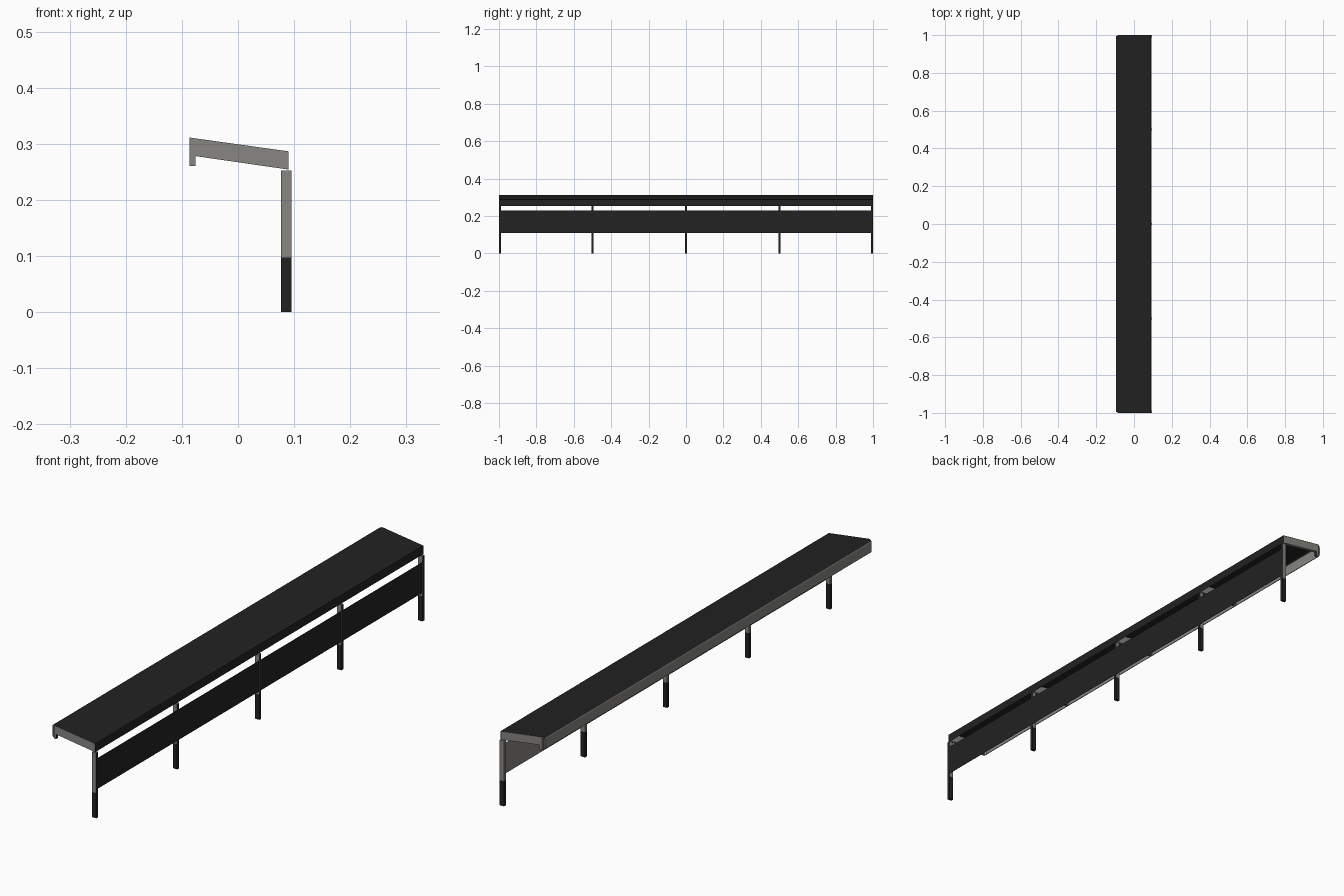
import bpy, bmesh
from mathutils import Vector

if "Cube" in bpy.data.objects:
    bpy.data.objects.remove(bpy.data.objects["Cube"])


def material(name, rgb):
    m = bpy.data.materials.new(name)
    m.diffuse_color = (*rgb, 1)
    m.use_nodes = True
    m.node_tree.nodes["Principled BSDF"].inputs["Base Color"].default_value = m.diffuse_color
    return m


BLACK = material("matte black", (0.016, 0.016, 0.016))
GREY = material("warm grey", (0.242, 0.238, 0.223))


def make(name, bm, rule):
    """Finish a bmesh; rule(face) gives 0 for black, 1 for grey."""
    bm.normal_update()
    for f in bm.faces:
        f.material_index = rule(f)
    mesh = bpy.data.meshes.new(name)
    bm.to_mesh(mesh)
    bm.free()
    mesh.materials.append(BLACK)
    mesh.materials.append(GREY)
    ob = bpy.data.objects.new(name, mesh)
    bpy.context.collection.objects.link(ob)
    return ob


def box(name, lo, hi, rule):
    bm = bmesh.new()
    bmesh.ops.create_cube(bm, size=1)
    lo, hi = Vector(lo), Vector(hi)
    for v in bm.verts:
        v.co = Vector([(lo[i] + hi[i]) / 2 + v.co[i] * (hi[i] - lo[i]) for i in range(3)])
    return make(name, bm, rule)


def plate(name, profile, y0, y1, rule):
    """Solid x-z outline extruded along y."""
    bm = bmesh.new()
    face = bm.faces.new([bm.verts.new((x, y0, z)) for x, z in profile])
    ext = bmesh.ops.extrude_face_region(bm, geom=[face])
    for v in ext["geom"]:
        if isinstance(v, bmesh.types.BMVert):
            v.co.y = y1
    bmesh.ops.recalc_face_normals(bm, faces=bm.faces)
    return make(name, bm, rule)


def sheet(name, path, half, rule):
    """Open x-z path swept along y as a thin skin."""
    bm = bmesh.new()
    rows = [[bm.verts.new((x, y, z)) for y in (-half, half)] for x, z in path]
    for a, b in zip(rows, rows[1:]):
        bm.faces.new((a[0], a[1], b[1], b[0]))
    return make(name, bm, rule)


def outer_black(f):
    return 0 if f.normal.x > 0.5 else 1


# Roof skin: sloping top folded down along the wall side
sheet("roof_sheet", [(0.0905, 0.254), (0.0905, 0.287), (-0.0865, 0.3115)], 1.0, lambda f: 0)

# Rounded fascia along the open side, black where it rolls into the roof
fascia = sheet("rounded_fascia",
               [(-0.0865, 0.3115), (-0.0905, 0.3105), (-0.0935, 0.307), (-0.095, 0.301),
                (-0.095, 0.272), (-0.094, 0.266), (-0.091, 0.262), (-0.086, 0.26)],
               0.996, lambda f: 0 if abs(f.normal.z) > 0.5 and f.calc_center_median().z > 0.3 else 1)
for p in fascia.data.polygons:
    p.use_smooth = True

# Wall panel: black outside, grey inside
box("wall_panel", (0.0935, -0.999, 0.11), (0.0945, 0.999, 0.228), outer_black)

# Posts with black feet, and cantilever brackets
bracket = [(-0.086, 0.311), (0.09, 0.2865), (0.09, 0.254), (-0.076, 0.278),
           (-0.076, 0.26), (-0.086, 0.26)]
for i, y in enumerate((-0.994, -0.5, 0, 0.5, 0.994), 1):
    y0, y1 = y - 0.006, y + 0.006
    box(f"post_foot_{i}", (0.077, y0, 0), (0.095, y1, 0.097), lambda f: 0)
    box(f"post_{i}", (0.077, y0, 0.097), (0.095, y1, 0.252), outer_black)
    plate(f"roof_bracket_{i}", bracket, y0, y1, outer_black)
